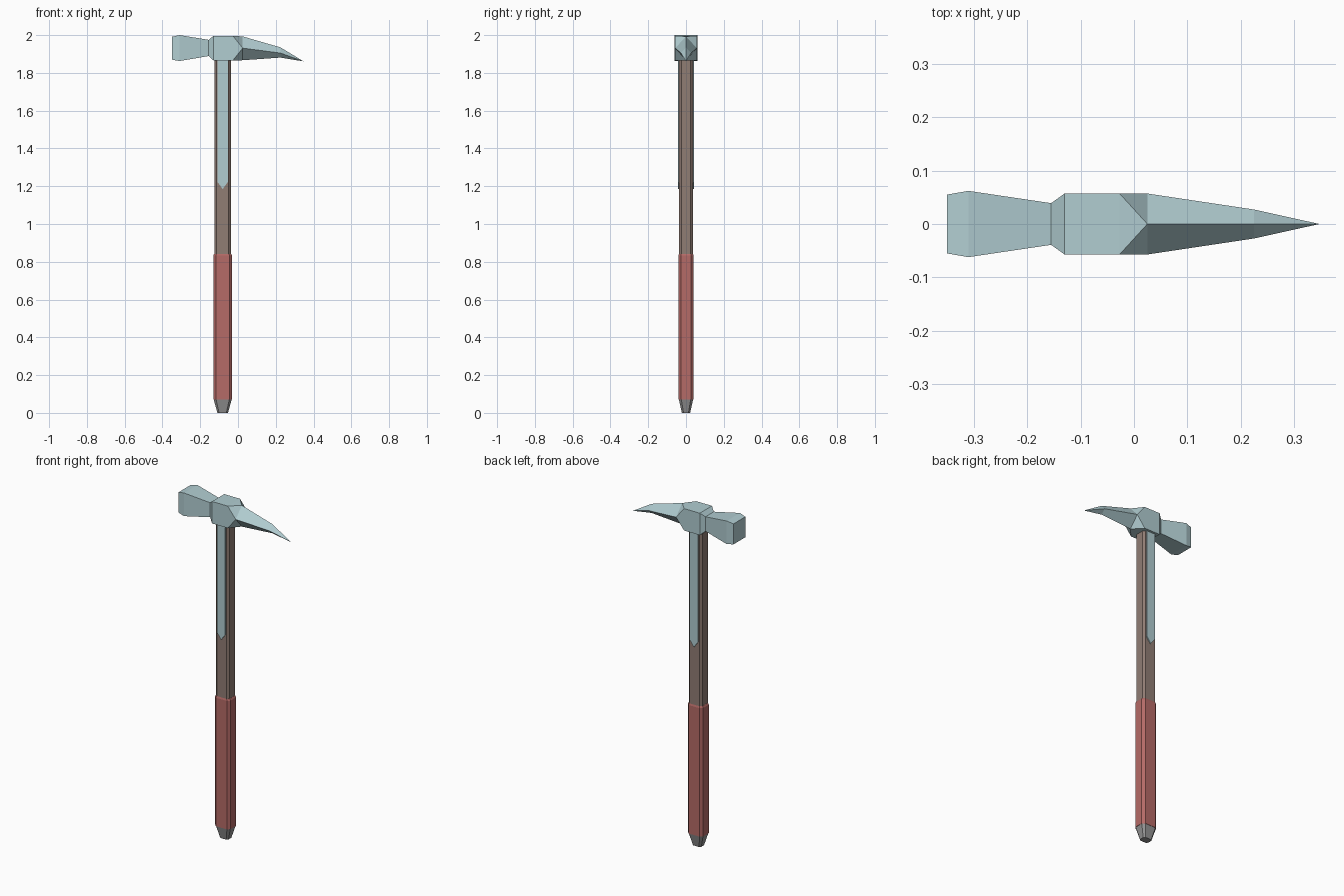
import bpy
import bmesh

cube = bpy.data.objects.get("Cube")
if cube:
    bpy.data.objects.remove(cube, do_unlink=True)


def material(name, rgb):
    m = bpy.data.materials.new(name)
    m.use_nodes = True
    colour = (*rgb, 1)
    m.diffuse_color = colour
    m.node_tree.nodes["Principled BSDF"].inputs["Base Color"].default_value = colour
    return m


steel = material("pale steel", (0.44, 0.61, 0.64))
wood = material("brown wood", (0.28, 0.205, 0.175))
red = material("red grip", (0.46, 0.145, 0.135))
grey = material("grey cap", (0.30, 0.30, 0.30))

SHAFT_X = -0.081


def finish(name, bm, mat):
    bmesh.ops.recalc_face_normals(bm, faces=bm.faces[:])
    mesh = bpy.data.meshes.new(name)
    bm.to_mesh(mesh)
    bm.free()
    mesh.materials.append(mat)
    obj = bpy.data.objects.new(name, mesh)
    bpy.context.collection.objects.link(obj)
    return obj


def add_ring(bm, points):
    return [bm.verts.new(p) for p in points]


def bridge(bm, a, b):
    n = len(a)
    for i in range(n):
        j = (i + 1) % n
        bm.faces.new((a[i], a[j], b[j], b[i]))


def octagon(z, hx, hy, cut):
    """Rectangle with cut corners around the shaft axis."""
    fx, fy = hx - cut, hy - cut
    pts = [(hx, -fy), (hx, fy), (fx, hy), (-fx, hy),
           (-hx, fy), (-hx, -fy), (-fx, -hy), (fx, -hy)]
    return [(SHAFT_X + x, y, z) for x, y in pts]


def shaft_part(name, sections, mat):
    bm = bmesh.new()
    rings = [add_ring(bm, octagon(*s)) for s in sections]
    for a, b in zip(rings, rings[1:]):
        bridge(bm, a, b)
    bm.faces.new(rings[0])
    bm.faces.new(rings[-1])
    return finish(name, bm, mat)


# Handle: end cap, grip and wooden shaft
shaft_part("end_cap", [(0, 0.028, 0.022, 0.009), (0.072, 0.048, 0.038, 0.013)], grey)
shaft_part("grip", [(0.072, 0.050, 0.040, 0.014), (0.832, 0.050, 0.040, 0.014),
                    (0.842, 0.045, 0.037, 0.012)], red)
shaft_part("shaft", [(0.80, 0.044, 0.037, 0.012), (1.88, 0.044, 0.037, 0.012)], wood)

# Pointed metal straps on the front and back of the shaft
for name, side in (("front_strap", -1), ("back_strap", 1)):
    bm = bmesh.new()
    outline = [(-0.027, 1.88), (-0.027, 1.222), (0, 1.185), (0.027, 1.222), (0.027, 1.88)]
    rings = [add_ring(bm, [(SHAFT_X + x, side * y, z) for x, z in outline])
             for y in (0.034, 0.043)]
    bridge(bm, *rings)
    for ring in rings:
        bm.faces.new(ring)
    finish(name, bm, steel)

# Head: square hammer and block, turning into a diamond-section pick
bm = bmesh.new()
squares = [  # x, half width, bottom, top
    (-0.350, 0.055, 1.870, 1.991),
    (-0.310, 0.062, 1.863, 2.000),
    (-0.155, 0.039, 1.889, 1.975),
    (-0.130, 0.057, 1.866, 1.996),
    (-0.027, 0.057, 1.866, 1.996),
]
rings = [add_ring(bm, [(x, w, t), (x, -w, t), (x, -w, b), (x, w, b)])
         for x, w, b, t in squares]
for a, b in zip(rings, rings[1:]):
    bridge(bm, a, b)
bm.faces.new(rings[0])

diamonds = [  # x, half width, bottom, middle, top
    (0.025, 0.057, 1.867, 1.931, 1.993),
    (0.225, 0.027, 1.881, 1.905, 1.935),
]
picks = [add_ring(bm, [(x, 0, t), (x, -w, m), (x, 0, b), (x, w, m)])
         for x, w, b, m, t in diamonds]
# Triangles between the square block and the diamond root
block, root = rings[-1], picks[0]
for i in range(4):
    j = (i + 1) % 4
    bm.faces.new((block[i], block[j], root[i]))
    bm.faces.new((block[j], root[j], root[i]))
bridge(bm, *picks)
tip = bm.verts.new((0.347, 0, 1.861))
for i in range(4):
    bm.faces.new((picks[-1][i], picks[-1][(i + 1) % 4], tip))
finish("hammer_head", bm, steel)
